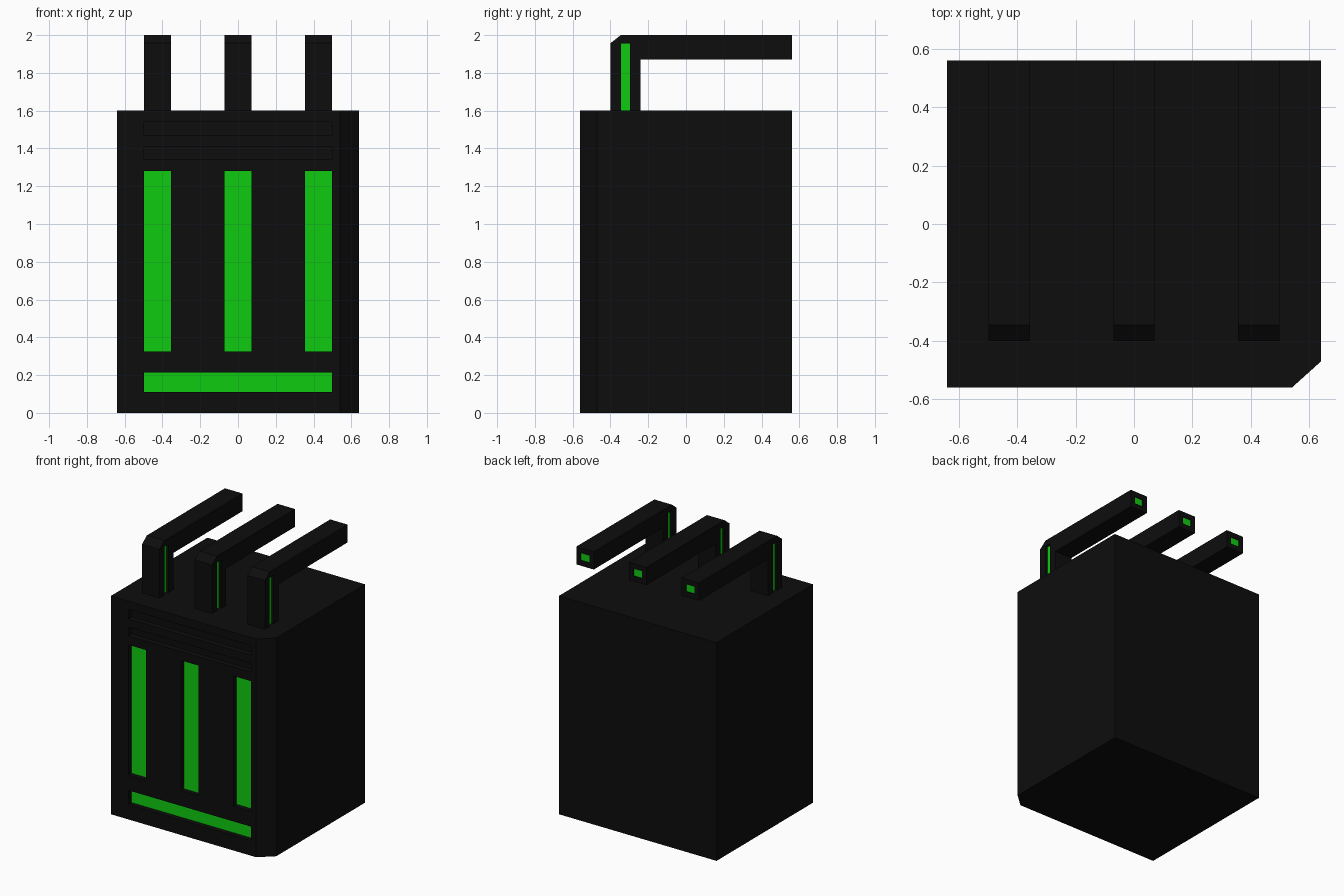
import bpy, bmesh
from mathutils import Vector

if "Cube" in bpy.data.objects:
    bpy.data.objects.remove(bpy.data.objects["Cube"])


def material(name, rgb):
    m = bpy.data.materials.new(name)
    m.diffuse_color = (*rgb, 1)
    m.use_nodes = True
    m.node_tree.nodes["Principled BSDF"].inputs["Base Color"].default_value = m.diffuse_color
    return m


BLACK = material("black_casing", (0.004, 0.004, 0.004))
GREEN = material("glowing_green", (0.005, 0.6, 0.005))


def make_object(name, bm, mat):
    bmesh.ops.recalc_face_normals(bm, faces=bm.faces)
    me = bpy.data.meshes.new(name)
    bm.to_mesh(me)
    bm.free()
    me.materials.append(mat)
    ob = bpy.data.objects.new(name, me)
    bpy.context.collection.objects.link(ob)
    return ob


def boxes(name, spans, mat):
    """One object made of boxes given as (x0, x1, y0, y1, z0, z1)."""
    bm = bmesh.new()
    for x0, x1, y0, y1, z0, z1 in spans:
        vs = bmesh.ops.create_cube(bm, size=1)["verts"]
        for v in vs:
            v.co = Vector((x1 if v.co.x > 0 else x0,
                           y1 if v.co.y > 0 else y0,
                           z1 if v.co.z > 0 else z0))
    return make_object(name, bm, mat)


def prism(name, profile, offset, mat):
    """Extrude a flat outline along an offset."""
    bm = bmesh.new()
    f = bm.faces.new([bm.verts.new(p) for p in profile])
    ext = bmesh.ops.extrude_face_region(bm, geom=[f])
    bmesh.ops.translate(bm, vec=offset,
                        verts=[g for g in ext["geom"] if isinstance(g, bmesh.types.BMVert)])
    return make_object(name, bm, mat)


def carve(ob, spans):
    """Cut box-shaped recesses out of an object."""
    cutter = boxes("recess_cutter", spans, BLACK)
    cutter.hide_render = True
    mod = ob.modifiers.new("recesses", "BOOLEAN")
    mod.operation = "DIFFERENCE"
    mod.solver = "EXACT"
    mod.object = cutter
    bpy.context.view_layer.update()
    dg = bpy.context.evaluated_depsgraph_get()
    me = bpy.data.meshes.new_from_object(ob.evaluated_get(dg))
    ob.modifiers.clear()
    ob.data = me
    bpy.data.objects.remove(cutter)


# Casing with one chamfered front corner
casing = prism("casing",
               [(-0.64, -0.56, 0), (0.54, -0.56, 0), (0.64, -0.47, 0),
                (0.64, 0.56, 0), (-0.64, 0.56, 0)], (0, 0, 1.6), BLACK)

COLUMNS = [(-0.498, -0.356), (-0.071, 0.071), (0.356, 0.498)]
windows = [(a, b, 0.325, 1.28) for a, b in COLUMNS] + [(-0.498, 0.498, 0.11, 0.213)]
vents = [(-0.498, 0.498, 1.47, 1.54), (-0.498, 0.498, 1.345, 1.41)]
DEPTH = 0.04
front = -0.56
carve(casing, [(a, b, front - 0.1, front + DEPTH, c, d) for a, b, c, d in windows + vents])

# Green floors of the front windows
boxes("front_light_strips",
      [(a, b, front + DEPTH - 0.004, front + DEPTH + 0.002, c, d) for a, b, c, d in windows], GREEN)

# Three bent arms on top with side slots and lit ends
for i, (a, b) in enumerate(COLUMNS):
    outline = [(-0.40, 1.6), (-0.40, 1.957), (-0.345, 2.0), (0.56, 2.0),
               (0.56, 1.87), (-0.24, 1.87), (-0.24, 1.6)]
    arm = prism(f"arm_{i + 1}", [(a, y, z) for y, z in outline], (b - a, 0, 0), BLACK)
    mid, d, e = (a + b) / 2, 0.02, 0.01
    y0, y1, z1 = -0.345, -0.297, 1.955
    end = (mid - 0.036, mid + 0.036, 1.908, 1.962)
    carve(arm, [(a - 0.05, a + d, y0, y1, 1.55, z1),
                (b - d, b + 0.05, y0, y1, 1.55, z1),
                (end[0], end[1], 0.56 - e, 0.6, end[2], end[3])])
    boxes(f"arm_lights_{i + 1}",
          [(a + d - 0.003, a + d + 0.002, y0, y1, 1.6, z1),
           (b - d - 0.002, b - d + 0.003, y0, y1, 1.6, z1),
           (end[0], end[1], 0.56 - e - 0.002, 0.56 - e + 0.003, end[2], end[3])], GREEN)
